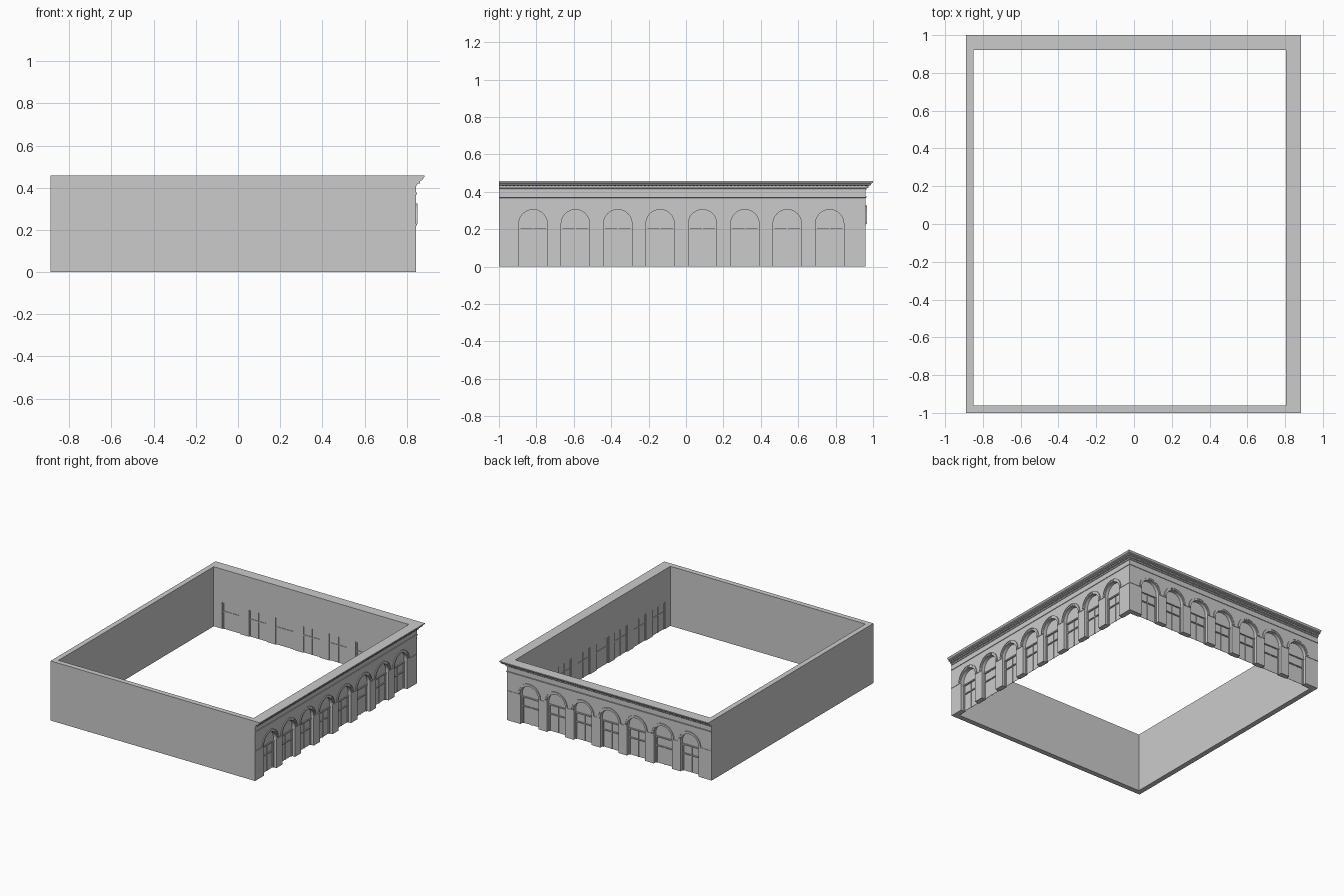
import bpy, bmesh, math

if "Cube" in bpy.data.objects:
    bpy.data.objects.remove(bpy.data.objects["Cube"])

H = 0.457            # wall height
T = 0.04             # wall thickness
XR, YB = 0.845, 0.96 # outer planes of the two decorated walls
XL, YF = -0.89, -1.0 # outer planes of the two plain walls
R, SPRING = 0.076, 0.229
WIN_TOP = 0.207
STEP = 0.2265


def right(u, d, z):
    return (XR + d, u, z)


def back(u, d, z):
    return (u, YB + d, z)


def finish(name, bm):
    bmesh.ops.recalc_face_normals(bm, faces=bm.faces)
    me = bpy.data.meshes.new(name)
    bm.to_mesh(me)
    bm.free()
    ob = bpy.data.objects.new(name, me)
    bpy.context.collection.objects.link(ob)
    return ob


def prism(bm, place, outline, d0, d1):
    """Extrude a (u, z) outline between two depths of a wall."""
    a = [bm.verts.new(place(u, d0, z)) for u, z in outline]
    b = [bm.verts.new(place(u, d1, z)) for u, z in outline]
    bm.faces.new(a)
    bm.faces.new(b)
    n = len(a)
    for i in range(n):
        j = (i + 1) % n
        bm.faces.new((a[i], a[j], b[j], b[i]))


def block(bm, place, u0, u1, d0, d1, z0, z1):
    prism(bm, place, [(u0, z0), (u1, z0), (u1, z1), (u0, z1)], d0, d1)


def arc(c, r, n=20):
    return [(c - r * math.cos(math.pi * i / n), SPRING + r * math.sin(math.pi * i / n))
            for i in range(n + 1)]


def facade(side, place, u0, u1, centres, end):
    # outer layer with arched recesses, inner layer with square openings
    bm = bmesh.new()
    outer, inner = [(u0, 0)], [(u0, 0)]
    for c in centres:
        outer += [(c - R, 0)] + arc(c, R) + [(c + R, 0)]
        inner += [(c - R, 0), (c - R, WIN_TOP), (c + R, WIN_TOP), (c + R, 0)]
    for line, d0, d1 in ((outer, 0, -0.025), (inner, -0.025, -T)):
        prism(bm, place, line + [(u1, 0), (u1, H), (u0, H)], d0, d1)
    finish(side + "_arcade_wall", bm)

    # glazing
    bm = bmesh.new()
    for c in centres:
        block(bm, place, c - R, c + R, -0.032, -0.030, 0, WIN_TOP)
    finish(side + "_glass", bm)

    # window bars
    bm = bmesh.new()
    for c in centres:
        for s in (-1, 1):
            m = c + s * (R - 0.004)
            block(bm, place, m - 0.004, m + 0.004, -0.036, -0.022, 0, WIN_TOP)
        block(bm, place, c - 0.003, c + 0.003, -0.035, -0.026, 0, WIN_TOP)
        block(bm, place, c - R, c + R, -0.036, -0.022, 0.129, 0.137)
        block(bm, place, c - R, c + R, -0.036, -0.018, WIN_TOP - 0.007, WIN_TOP + 0.002)
    finish(side + "_window_frames", bm)

    # raised mouldings around the arches
    bm = bmesh.new()
    for c in centres:
        for r0, r1, d in ((0.080, 0.090, 0.004), (0.090, 0.097, 0.007)):
            prism(bm, place, arc(c, r1) + arc(c, r0)[::-1], -0.002, d)
    finish(side + "_arch_mouldings", bm)

    # thin impost strips on the piers
    bm = bmesh.new()
    edges = [u0] + [c + s * R for c in centres for s in (-1, 1)] + [end]
    for a, b in zip(edges[::2], edges[1::2]):
        block(bm, place, a, b, -0.002, 0.003, 0.221, 0.228)
    finish(side + "_imposts", bm)

    # dentils under the cornice
    bm = bmesh.new()
    n = int((end - u0) / 0.02)
    for i in range(n):
        u = u0 + 0.005 + i * 0.02
        block(bm, place, u, u + 0.011, -0.002, 0.017, 0.421, 0.433)
    finish(side + "_dentils", bm)


def sweep(name, profile):
    """Run a (depth, z) profile along both decorated walls with a mitred corner."""
    bm = bmesh.new()
    rings = [[bm.verts.new((XL, YB + d, z)) for d, z in profile],
             [bm.verts.new((XR + d, YB + d, z)) for d, z in profile],
             [bm.verts.new((XR + d, YF, z)) for d, z in profile]]
    n = len(profile)
    for a, b in zip(rings, rings[1:]):
        for i in range(n):
            j = (i + 1) % n
            bm.faces.new((a[i], a[j], b[j], b[i]))
    bm.faces.new(rings[0])
    bm.faces.new(rings[-1])
    finish(name, bm)


def world(x, y, z):
    return (x, y, z)


# plain walls
bm = bmesh.new()
prism(bm, lambda u, d, z: (u, d, z), [(XL, 0), (XL + T, 0), (XL + T, H), (XL, H)], YF, YB - T)
finish("left_wall", bm)
bm = bmesh.new()
block(bm, world, XL + T, XR - T, YF, YF + T, 0, H)
finish("front_wall", bm)

# arcaded walls: eight bays on the right, seven at the back
facade("right", right, YF, YB - T, [-0.025 + STEP * (i - 3.5) for i in range(8)], YB)
facade("back", back, XL, XR, [-0.0225 + STEP * (i - 3) for i in range(7)], XR)

# mouldings that run around both arcaded walls
sweep("string_course", [(-0.002, 0.367), (0.003, 0.369), (0.005, 0.373), (0.005, 0.377), (-0.002, 0.377)])
sweep("cornice", [(-0.002, 0.408), (0.004, 0.411), (0.006, 0.419), (0.010, 0.421),
                  (0.010, 0.432), (0.021, 0.433), (0.029, 0.436), (0.029, 0.443),
                  (0.034, 0.445), (0.038, 0.450), (0.040, 0.453), (0.040, H), (-0.002, H)])
